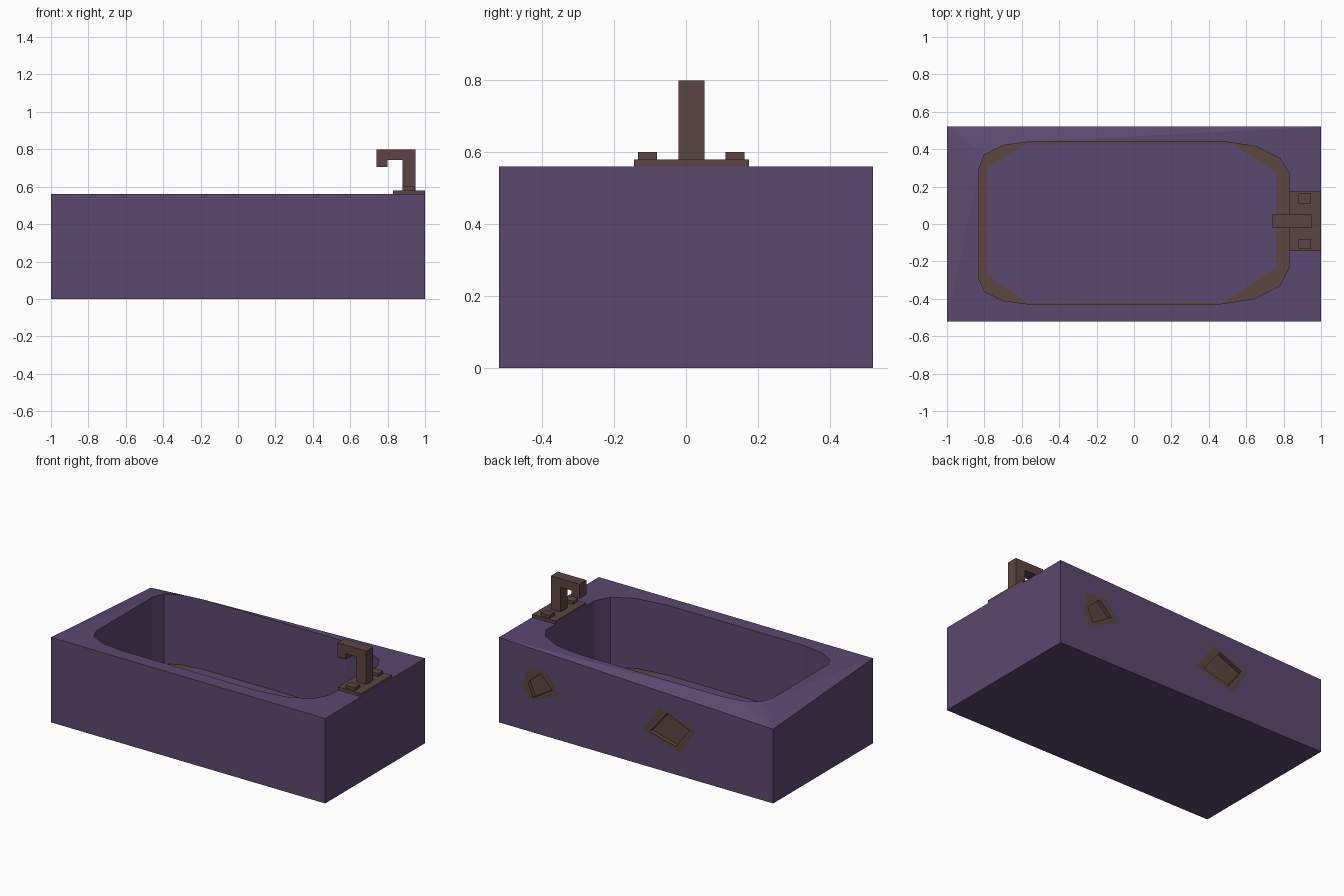
import bpy, bmesh
from mathutils import Vector
from mathutils.geometry import tessellate_polygon

if "Cube" in bpy.data.objects:
    bpy.data.objects.remove(bpy.data.objects["Cube"])


def material(name, rgb):
    m = bpy.data.materials.new(name)
    m.diffuse_color = (*rgb, 1)
    m.use_nodes = True
    m.node_tree.nodes["Principled BSDF"].inputs["Base Color"].default_value = m.diffuse_color
    return m


PURPLE = material("muted_purple", (0.107, 0.065, 0.162))
BROWN = material("worn_brown", (0.112, 0.061, 0.050))
METAL = material("faucet_brown", (0.107, 0.060, 0.055))


def finish(bm, name, mats):
    bmesh.ops.recalc_face_normals(bm, faces=bm.faces)
    me = bpy.data.meshes.new(name)
    bm.to_mesh(me)
    bm.free()
    for m in mats:
        me.materials.append(m)
    ob = bpy.data.objects.new(name, me)
    bpy.context.collection.objects.link(ob)
    return ob


# ---- tub: one closed mesh with shared vertices ----
bm = bmesh.new()
cache = {}


def vert(p):
    key = tuple(round(c, 4) for c in p)
    if key not in cache:
        cache[key] = bm.verts.new(key)
    return cache[key]


def face(points, mat=0):
    f = bm.faces.new([vert(p) for p in points])
    f.material_index = mat


def fill(loops, mat=0):
    """Fill an outline that has hole loops inside it."""
    flat = [p for loop in loops for p in loop]
    for tri in tessellate_polygon([[Vector(p) for p in loop] for loop in loops]):
        face([flat[i] for i in tri], mat)


def wall(a, b, mat=0):
    for i in range(len(a)):
        j = (i + 1) % len(a)
        face([a[i], a[j], b[j], b[i]], mat)


W, H, FLOOR = 0.52, 0.56, 0.10
base = [(-1, -W, 0), (1, -W, 0), (1, W, 0), (-1, W, 0)]
# the rim sags at the back left corner
top = [(-1, -W, H), (1, -W, H), (1, W, H), (-1, W, 0.49)]
basin = [(-.83, .29), (-.80, .37), (-.70, .42), (-.56, .44),
         (.48, .44), (.65, .415), (.78, .35), (.83, .27),
         (.83, -.23), (.78, -.33), (.64, -.40), (.44, -.43),
         (-.55, -.43), (-.70, -.41), (-.80, -.36), (-.83, -.29)]
floor = [(-.785, .30), (-.58, .43), (.52, .43), (.76, .28),
         (.76, -.23), (.48, -.42), (-.56, -.425), (-.785, -.27)]
rim = [(x, y, H) for x, y in basin]
foot = [(x, y, FLOOR) for x, y in basin]
pan = [(x, y, FLOOR) for x, y in floor]

# chipped patches on the back: outer edge and inner recess as (x, z)
patches = [
    ([(.79, .416), (.65, .42), (.56, .30), (.75, .205), (.835, .275)],
     [(.79, .32), (.70, .40), (.61, .316), (.75, .23)]),
    ([(-.175, .415), (-.43, .325), (-.33, .145), (-.045, .23)],
     [(-.226, .386), (-.387, .317), (-.292, .186), (-.10, .234)]),
]

# outer shell
face(base)
for i in (0, 1, 3):
    j = (i + 1) % 4
    face([base[i], base[j], top[j], top[i]])
fill([top, rim])

# basin walls and floor with a brown border
wall(rim, foot)
fill([foot, pan], 1)
face(pan)

# back panel with the patches cut into it
holes = []
for outer, inner in patches:
    edge = [(x, W, z) for x, z in outer]
    lip = [(x, W, z) for x, z in inner]
    deep = [(x, W - 0.025, z) for x, z in inner]
    holes.append(edge)
    fill([edge, lip], 1)
    wall(lip, deep, 1)
    face(deep, 1)
fill([[base[2], base[3], top[3], top[2]]] + holes)
finish(bm, "bathtub", [PURPLE, BROWN])


# ---- faucet ----
def box(name, x0, x1, y0, y1, z0, z1):
    b = bmesh.new()
    bmesh.ops.create_cube(b, size=1)
    for v in b.verts:
        v.co = ((x0, x1)[v.co.x > 0], (y0, y1)[v.co.y > 0], (z0, z1)[v.co.z > 0])
    return finish(b, name, [METAL])


box("faucet_plate", .83, 1, -.145, .175, H, .58)
box("left_handle", .88, .945, -.133, -.08, .58, .60)
box("right_handle", .88, .945, .11, .163, .58, .60)

# spout: hooked side profile extruded across y
profile = [(.88, .58), (.95, .58), (.95, .80), (.74, .80),
           (.74, .705), (.80, .705), (.80, .743), (.88, .743)]
bm = bmesh.new()
cache = {}
near = [(x, -.021, z) for x, z in profile]
far = [(x, .051, z) for x, z in profile]
face(near)
face(far)
wall(near, far)
finish(bm, "faucet_spout", [METAL])
